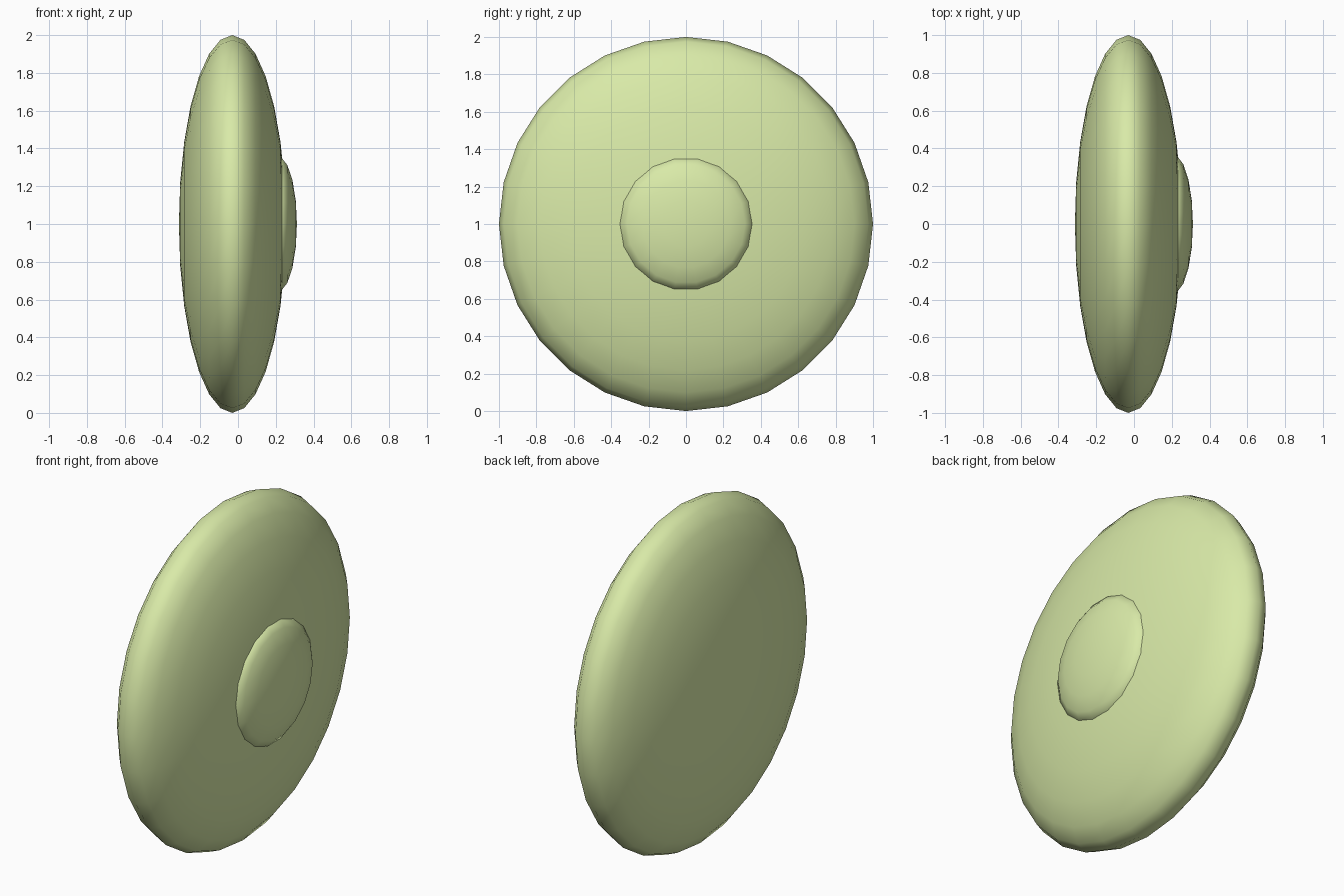
import bpy
import math

if "Cube" in bpy.data.objects:
    bpy.data.objects.remove(bpy.data.objects["Cube"])

mat = bpy.data.materials.new("pale_green")
mat.diffuse_color = (0.69, 0.82, 0.39, 1.0)
mat.use_nodes = True
mat.node_tree.nodes["Principled BSDF"].inputs["Base Color"].default_value = mat.diffuse_color


def flattened_sphere(name, x, thickness, radius, segments):
    """Smooth ellipsoid facing along x, centred at height 1."""
    bpy.ops.mesh.primitive_uv_sphere_add(
        segments=segments, ring_count=segments // 2, radius=1,
        location=(x, 0, 1), rotation=(0, math.pi / 2, 0))
    obj = bpy.context.object
    obj.name = name
    obj.scale = (radius, radius, thickness)
    bpy.ops.object.transform_apply(location=False, rotation=True, scale=True)
    bpy.ops.object.shade_smooth()
    obj.data.materials.append(mat)
    return obj


# Large lens-shaped disc
flattened_sphere("disc_body", -0.03, 0.283, 1.0, 28)

# Small raised boss on the right face
flattened_sphere("centre_boss", 0.211, 0.101, 0.365, 18)
